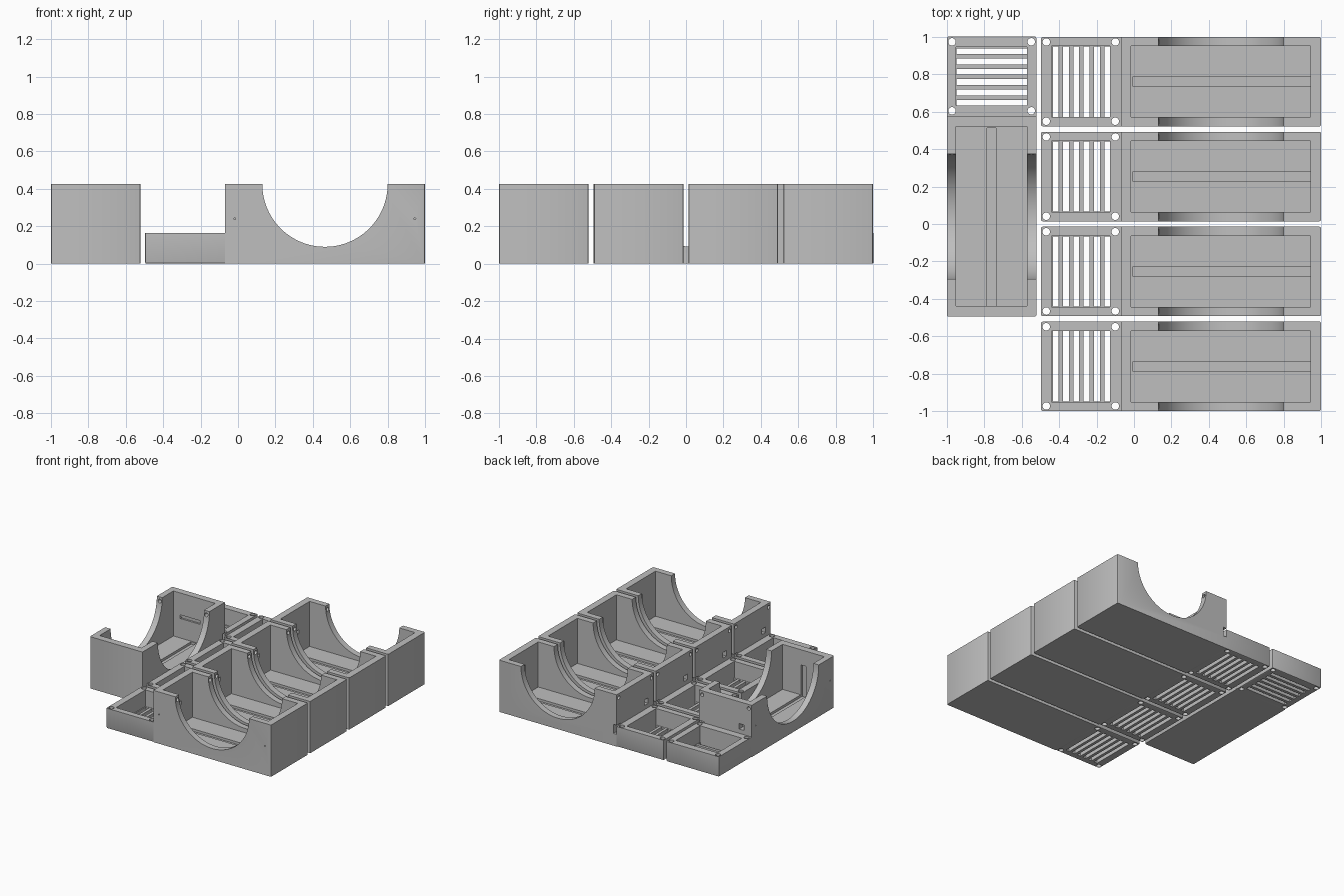
import bpy, bmesh, math
from mathutils import Matrix, Vector

if "Cube" in bpy.data.objects:
    bpy.data.objects.remove(bpy.data.objects["Cube"])

grey = bpy.data.materials.new("plastic_grey")
grey.diffuse_color = (0.52, 0.52, 0.52, 1)
grey.use_nodes = True
grey.node_tree.nodes["Principled BSDF"].inputs["Base Color"].default_value = grey.diffuse_color

HALF = 0.239          # half width of a module
JOIN = -0.07          # where the tray meets the holder
LEFT = -0.497         # outer end of the tray
HOLDER_H, TRAY_H = 0.425, 0.165


def make(name, bm):
    mesh = bpy.data.meshes.new(name)
    bm.to_mesh(mesh)
    bm.free()
    obj = bpy.data.objects.new(name, mesh)
    bpy.context.collection.objects.link(obj)
    return obj


def box(name, x, y, z, bevel_rule=None):
    bm = bmesh.new()
    bmesh.ops.create_cube(bm, size=1)
    for v in bm.verts:
        v.co = Vector([(r[0] + r[1]) / 2 + c * (r[1] - r[0])
                       for c, r in zip(v.co, (x, y, z))])
    if bevel_rule:
        edges = [e for e in bm.edges if bevel_rule(*[v.co for v in e.verts])]
        bmesh.ops.bevel(bm, geom=edges, offset=0.008, segments=2,
                        profile=0.5, affect='EDGES')
    return make(name, bm)


def rod(axis, centre, radius, length, sides=24):
    bm = bmesh.new()
    bmesh.ops.create_cone(bm, cap_ends=True, segments=sides, radius1=radius,
                          radius2=radius, depth=length)
    rot = {'X': Matrix.Rotation(math.pi / 2, 4, 'Y'),
           'Y': Matrix.Rotation(math.pi / 2, 4, 'X'),
           'Z': Matrix.Identity(4)}[axis]
    bmesh.ops.transform(bm, matrix=Matrix.Translation(centre) @ rot, verts=bm.verts)
    return make("cutter", bm)


def cut(obj, cutters):
    for c in cutters:
        c.hide_render = True
        mod = obj.modifiers.new("cut", 'BOOLEAN')
        mod.operation, mod.solver, mod.object = 'DIFFERENCE', 'EXACT', c
    graph = bpy.context.evaluated_depsgraph_get()
    mesh = bpy.data.meshes.new_from_object(obj.evaluated_get(graph))
    obj.modifiers.clear()
    obj.data = mesh
    for c in cutters:
        bpy.data.objects.remove(c)
    mesh.materials.clear()
    mesh.materials.append(grey)


# Holder: open box with a half-round cradle through both long walls
def vertical_corner(a, b):
    return abs(a.z - b.z) > 0.1 and a.x > 0

holder = box("holder", (JOIN, 1.0), (-HALF, HALF), (0, HOLDER_H), vertical_corner)
cuts = [
    box("cutter", (-0.015, 0.943), (-0.19, 0.19), (0.055, 0.6)),        # cavity
    rod('Y', (0.465, 0, HOLDER_H), 0.335, 1, 96),                       # cradle
    box("cutter", (-0.007, 0.95), (-0.024, 0.024), (0.035, 0.08)),      # floor groove
    box("cutter", (0.93, 0.962), (-0.024, 0.024), (0.035, 0.3)),        # end wall groove
    box("cutter", (-0.03, 0.0), (-0.13, 0.05), (0.215, 0.245)),         # inner slot
    box("cutter", (-0.1, -0.02), (-0.17, -0.125), (0.2, 0.245)),        # cable window
    box("cutter", (-0.1, -0.04), (0.19, 0.3), (0.1, 0.175)),            # corner notch
]
# Lengthwise pin holes in the arms, and pinholes in the long wall
cuts += [rod('X', (0.02, s * 0.212, 0.392), 0.015, 0.3) for s in (-1, 1)]
cuts += [rod('Y', (x, -HALF, 0.24), 0.005, 0.06, 10) for x in (-0.018, 0.946)]
cut(holder, cuts)

# Tray: shallow box with a slotted floor and four corner holes
def tray_edge(a, b):
    return (a.x < -0.3 and b.x < -0.3 and abs(a.z - b.z) > 0.1) or \
           (a.z < 0.01 and b.z < 0.01 and not (a.x > -0.1 and b.x > -0.1))

tray = box("tray", (LEFT, JOIN), (-HALF, HALF), (0, TRAY_H), tray_edge)
cuts = [box("cutter", (-0.442, -0.128), (-0.19, 0.19), (0.03, 0.3))]
for i in range(6):
    x = -0.434 + i * 0.0550
    cuts.append(box("cutter", (x, x + 0.031), (-0.188, 0.188), (-0.1, 0.1)))
cuts += [rod('Z', (x, s * 0.212, 0.1), 0.02, 0.6)
         for x in (-0.469, -0.1) for s in (-1, 1)]
cut(tray, cuts)

# Smooth the round parts, keep the edges crisp
for obj in (holder, tray):
    bpy.ops.object.select_all(action='DESELECT')
    obj.select_set(True)
    bpy.context.view_layer.objects.active = obj
    bpy.ops.object.shade_smooth_by_angle(angle=math.radians(30))

# Four modules in a column, one turned sideways beside them
places = [((0, y, 0), 0) for y in (-0.761, -0.2535, 0.2535, 0.761)]
places.append(((-0.761, 0.505, 0), -math.pi / 2))
for i, (loc, turn) in enumerate(places):
    for part in (holder, tray):
        obj = part if i == 0 else part.copy()
        if i:
            obj.name = f"{part.name}_{i + 1}"
            bpy.context.collection.objects.link(obj)
        obj.location = loc
        obj.rotation_euler = (0, 0, turn)
